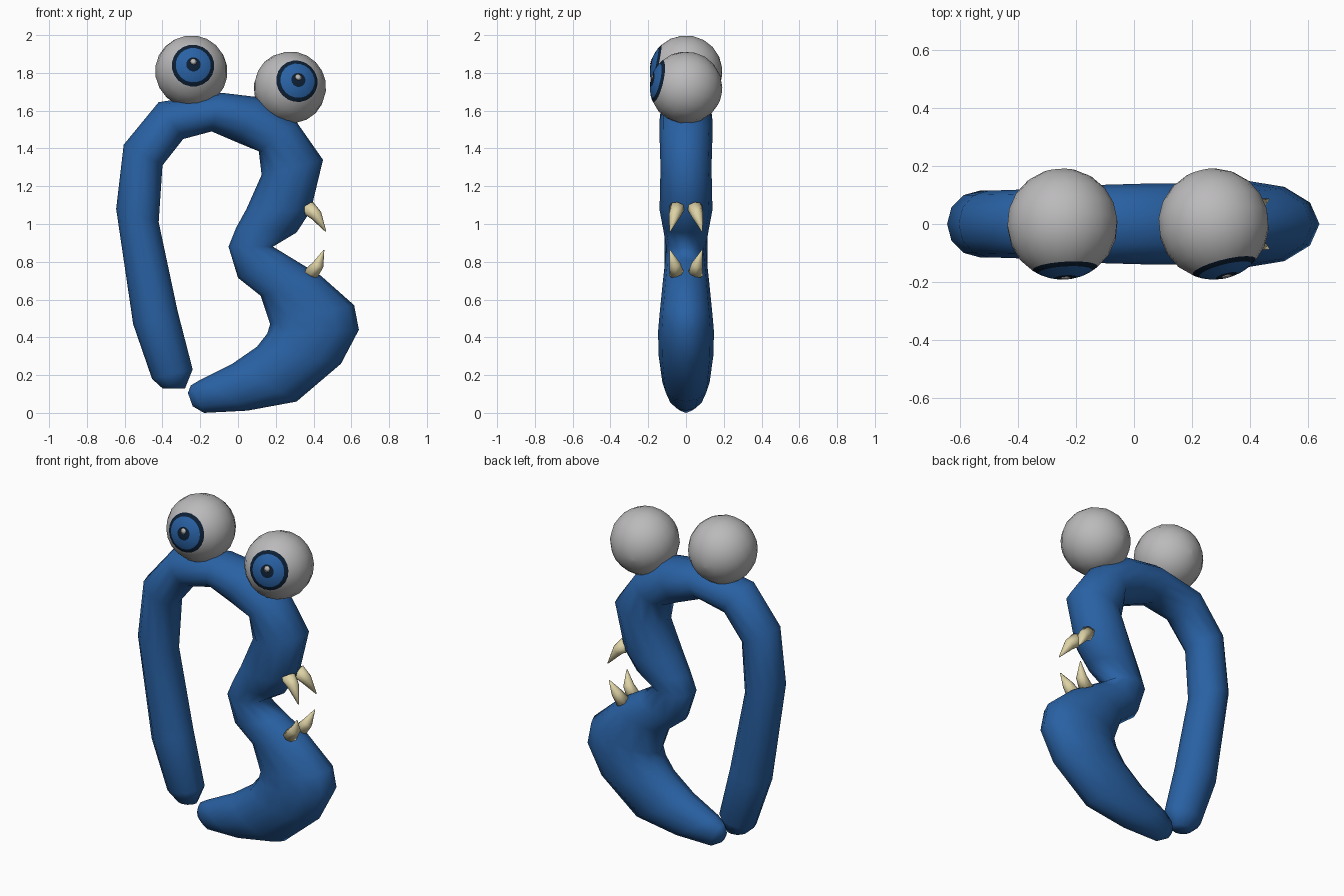
import bpy
import bmesh
from math import sin, cos, pi, radians
from mathutils import Vector

cube = bpy.data.objects.get("Cube")
if cube:
    bpy.data.objects.remove(cube, do_unlink=True)


def make_material(name, color):
    mat = bpy.data.materials.new(name)
    mat.use_nodes = True
    rgba = (*color, 1)
    mat.diffuse_color = rgba
    mat.node_tree.nodes["Principled BSDF"].inputs["Base Color"].default_value = rgba
    return mat


BLUE = make_material("blue", (0.022, 0.12, 0.37))
WHITE = make_material("eye grey white", (0.5, 0.49, 0.5))
NAVY = make_material("dark navy", (0.004, 0.014, 0.035))
IVORY = make_material("ivory", (0.73, 0.65, 0.38))


def loft(name, rings, mats, band_mats=None):
    """Skin a list of closed rings, cap both ends, shade smooth."""
    bm = bmesh.new()
    loops = [[bm.verts.new(p) for p in ring] for ring in rings]
    n = len(loops[0])
    for k, (a, b) in enumerate(zip(loops, loops[1:])):
        for i in range(n):
            j = (i + 1) % n
            face = bm.faces.new((a[i], a[j], b[j], b[i]))
            face.material_index = band_mats[k] if band_mats else 0
    for loop, index in ((loops[0], 0), (loops[-1], -1)):
        cap = bm.faces.new(loop)
        cap.material_index = band_mats[index] if band_mats else 0
    bmesh.ops.recalc_face_normals(bm, faces=bm.faces)
    for face in bm.faces:
        face.smooth = True
    mesh = bpy.data.meshes.new(name)
    bm.to_mesh(mesh)
    bm.free()
    for mat in mats:
        mesh.materials.append(mat)
    obj = bpy.data.objects.new(name, mesh)
    bpy.context.collection.objects.link(obj)
    return obj


def ellipse(center, u, v, sides):
    return [center + u * cos(2 * pi * i / sides) + v * sin(2 * pi * i / sides)
            for i in range(sides)]


# Body: outer x, z, inner x, z, half depth, from the tail to the lower lip tip
SECTIONS = [
    (-.40, .13, -.28, .13, .05), (-.455, .18, -.24, .23, .09),
    (-.555, .47, -.32, .54, .11), (-.645, 1.08, -.42, 1.01, .115),
    (-.605, 1.42, -.4, 1.31, .115), (-.42, 1.645, -.29, 1.45, .12),
    (-.09, 1.695, -.14, 1.49, .135), (.12, 1.67, 0, 1.43, .14),
    (.31, 1.54, .11, 1.385, .14), (.45, 1.34, .125, 1.26, .135),
    (.385, 1.07, .045, 1.08, .14), (.31, .955, -.01, .98, .12),
    (.185, .88, -.05, .88, .105), (.3, .81, 0, .715, .115),
    (.44, .725, .12, .62, .125), (.615, .57, .17, .47, .14),
    (.64, .44, .155, .42, .148), (.545, .26, .1, .35, .145),
    (.31, .06, -.03, .26, .125), (.05, .012, -.2, .175, .095),
    (-.18, .0, -.25, .145, .055), (-.24, .035, -.265, .105, .025),
]
body_rings = []
for ox, oz, ix, iz, depth in SECTIONS:
    outer, inner = Vector((ox, 0, oz)), Vector((ix, 0, iz))
    body_rings.append(ellipse((outer + inner) / 2, (outer - inner) / 2,
                              Vector((0, depth, 0)), 12))
loft("body", body_rings, [BLUE])


def ball_rings(center, radius, aim, angles, sides):
    aim = aim.normalized()
    u = aim.orthogonal().normalized()
    v = aim.cross(u)
    rings = []
    for a in map(radians, angles):
        rings.append(ellipse(center + aim * radius * cos(a),
                             u * radius * sin(a), v * radius * sin(a), sides))
    return rings


# Eyes: ball with painted pupil, iris and rim bands, plus a thin glint
EYE_RADIUS = 0.192
ANGLES = [2, 6, 11.5, 20, 29, 36, 54, 72, 90, 108, 126, 144, 162, 178]
BANDS = [1, 1, 2, 2, 1] + [0] * 8
for side, center, aim in (
        ("right", Vector((-.247, 0, 1.808)), Vector((.06, -1, .2))),
        ("left", Vector((.275, 0, 1.722)), Vector((.25, -1, .23)))):
    loft(side + "_eye", ball_rings(center, EYE_RADIUS, aim, ANGLES, 20),
         [WHITE, NAVY, BLUE], BANDS)
    glint = ball_rings(center, EYE_RADIUS + .003, aim + Vector((0, 0, .08)), [1, 5.5], 8)
    loft(side + "_eye_glint", glint, [WHITE])


# Fangs: curved cones, mirrored front to back
def fang(name, base, middle, tip, radius):
    path = [Vector(base), Vector(middle), Vector(tip)]
    axis = (path[2] - path[0]).normalized()
    u = axis.cross(Vector((0, 1, 0))).normalized()
    v = axis.cross(u)
    rings = [ellipse(p, u * radius * s, v * radius * s, 8)
             for p, s in zip(path, (1, .75, .06))]
    loft(name, rings, [IVORY])


for label, s in (("right", -1), ("left", 1)):
    fang(label + "_upper_fang", (.365, s * .045, 1.09), (.415, s * .06, 1.045),
         (.465, s * .085, .96), .042)
    fang(label + "_lower_fang", (.385, s * .05, .735), (.425, s * .058, .785),
         (.455, s * .085, .862), .04)
